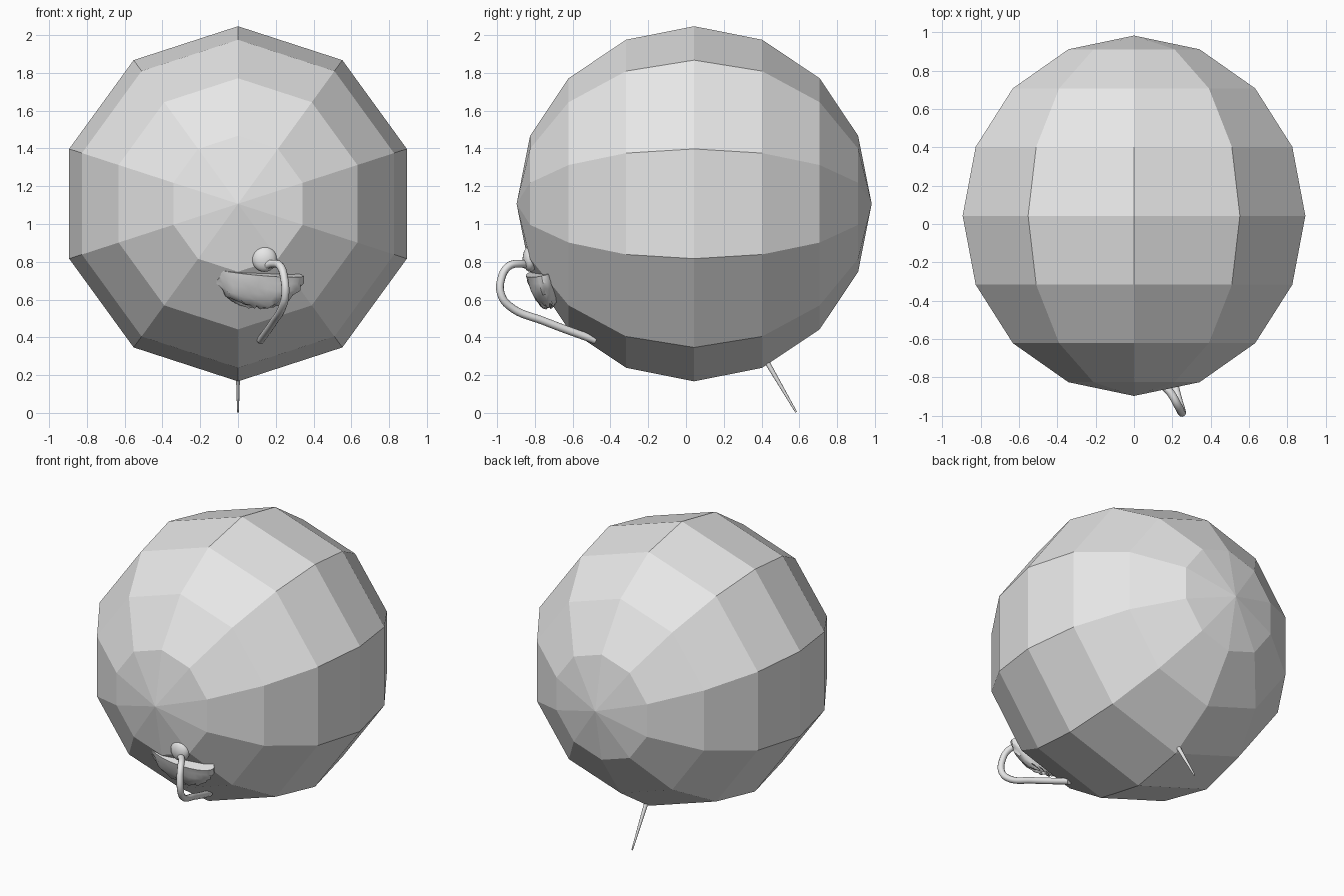
import bpy, bmesh, math, random
from mathutils import Vector, Matrix

random.seed(4)
if "Cube" in bpy.data.objects:
    bpy.data.objects.remove(bpy.data.objects["Cube"], do_unlink=True)

grey = bpy.data.materials.new("light_grey")
grey.use_nodes = True
grey.diffuse_color = (0.8, 0.8, 0.8, 1)
grey.node_tree.nodes["Principled BSDF"].inputs["Base Color"].default_value = (0.8, 0.8, 0.8, 1)


def add_object(name, bm, smooth=False):
    bmesh.ops.recalc_face_normals(bm, faces=bm.faces[:])
    for face in bm.faces:
        face.smooth = smooth
    mesh = bpy.data.meshes.new(name)
    bm.to_mesh(mesh)
    bm.free()
    mesh.materials.append(grey)
    obj = bpy.data.objects.new(name, mesh)
    bpy.context.collection.objects.link(obj)
    return obj


def smooth_by_angle(obj, degrees):
    bpy.ops.object.select_all(action="DESELECT")
    obj.select_set(True)
    bpy.context.view_layer.objects.active = obj
    bpy.ops.object.shade_smooth_by_angle(angle=math.radians(degrees))


def ellipsoid(centre, radii, u, v):
    bm = bmesh.new()
    bmesh.ops.create_uvsphere(bm, u_segments=u, v_segments=v, radius=1)
    bmesh.ops.transform(bm, verts=bm.verts,
                        matrix=Matrix.Translation(centre) @ Matrix.Diagonal((*radii, 1)))
    return bm


# Faceted body, its poles facing front and back
bm = bmesh.new()
bmesh.ops.create_uvsphere(bm, u_segments=10, v_segments=8, radius=0.94)
bmesh.ops.transform(bm, verts=bm.verts, matrix=Matrix.Translation((0, 0.043, 1.107))
                    @ Matrix.Rotation(math.pi / 2, 4, "X"))
add_object("body", bm)

# Ragged bowl: lower half of a flattened ball, tipped sideways
bm = ellipsoid((0, 0, 0), (0.235, 0.085, 0.195), 28, 16)
bmesh.ops.bisect_plane(bm, geom=bm.verts[:] + bm.edges[:] + bm.faces[:], dist=0.0001,
                       plane_co=(0, 0, 0), plane_no=(0, 0, 1), clear_outer=True)
bmesh.ops.holes_fill(bm, edges=[e for e in bm.edges if e.is_boundary])
for v in bm.verts:
    if v.co.z < -0.02:
        v.co *= 1 + random.uniform(-0.05, 0.05)
bmesh.ops.transform(bm, verts=bm.verts, matrix=Matrix.Translation((0.115, -0.765, 0.745))
                    @ Matrix.Rotation(math.radians(5), 4, "Y")
                    @ Matrix.Rotation(math.radians(12), 4, "X"))
smooth_by_angle(add_object("bowl", bm, True), 40)

# Knob above the bowl
add_object("knob", ellipsoid((0.14, -0.825, 0.815), (0.066, 0.04, 0.068), 24, 12), True)

# Bent handle running from the knob back into the body
path = [(0.14, -0.83, 0.78), (0.19, -0.88, 0.79), (0.225, -0.94, 0.775),
        (0.245, -0.978, 0.71), (0.25, -0.978, 0.625), (0.235, -0.93, 0.562),
        (0.19, -0.75, 0.485), (0.12, -0.48, 0.385)]
curve = bpy.data.curves.new("handle", "CURVE")
curve.dimensions = "3D"
curve.bevel_depth = 0.021
curve.bevel_resolution = 3
curve.use_fill_caps = True
curve.materials.append(grey)
spline = curve.splines.new("BEZIER")
spline.bezier_points.add(len(path) - 1)
for point, co in zip(spline.bezier_points, path):
    point.co = co
    point.handle_left_type = point.handle_right_type = "AUTO"
bpy.context.collection.objects.link(bpy.data.objects.new("handle", curve))

# Thin spike under the back
top, tip = Vector((0, 0.37, 0.37)), Vector((0, 0.583, 0.004))
bm = bmesh.new()
bmesh.ops.create_cone(bm, cap_ends=True, segments=10, radius1=0.017, radius2=0.005,
                      depth=(tip - top).length)
turn = (tip - top).to_track_quat("Z", "Y").to_matrix().to_4x4()
bmesh.ops.transform(bm, verts=bm.verts, matrix=Matrix.Translation((top + tip) / 2) @ turn)
smooth_by_angle(add_object("spike", bm, True), 40)
